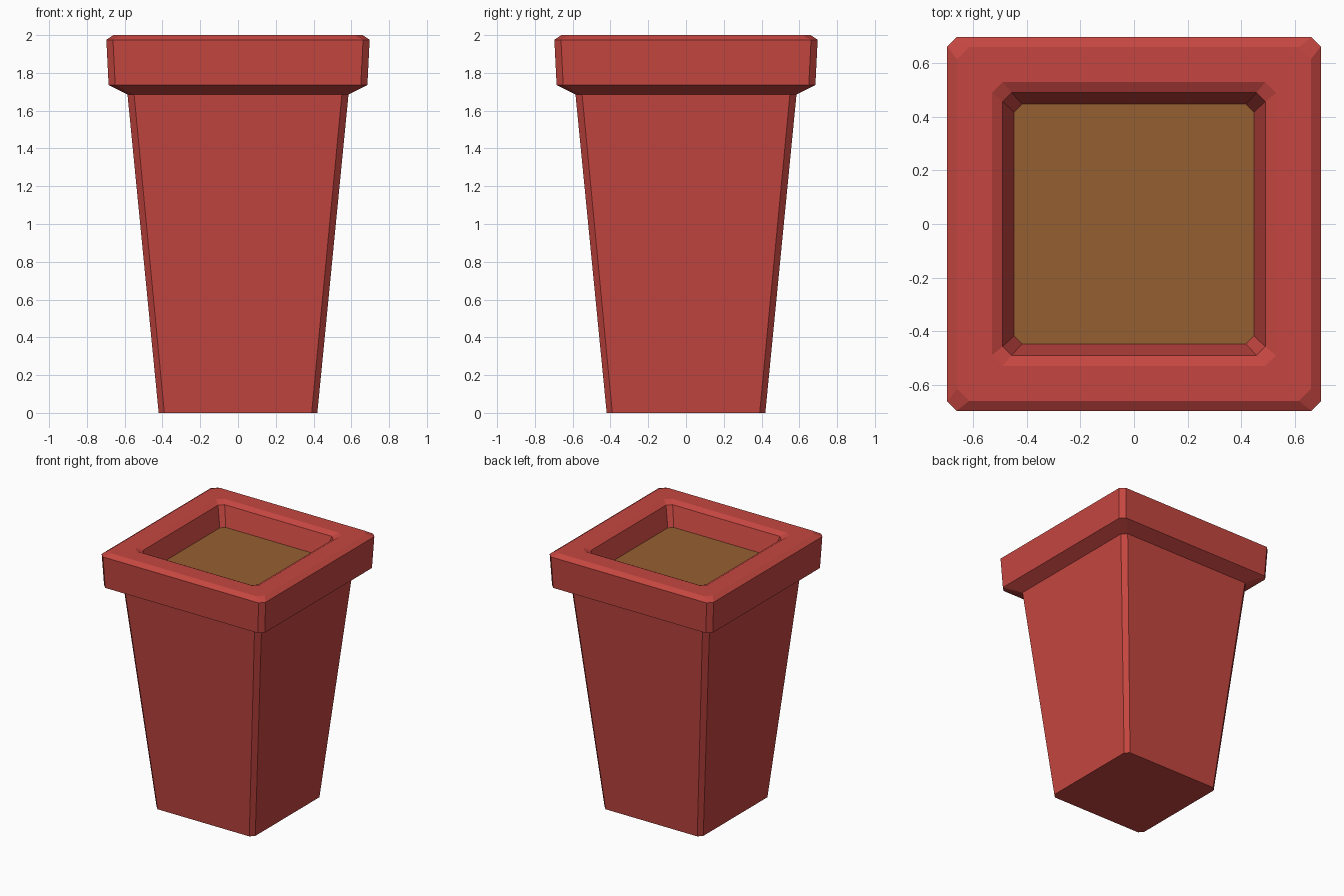
import bpy, bmesh

if "Cube" in bpy.data.objects:
    bpy.data.objects.remove(bpy.data.objects["Cube"])


def material(name, rgb):
    m = bpy.data.materials.new(name)
    m.diffuse_color = (*rgb, 1)
    m.use_nodes = True
    m.node_tree.nodes["Principled BSDF"].inputs["Base Color"].default_value = m.diffuse_color
    return m


def ring(bm, z, h, c):
    """Square ring of half-width h with corners cut by c."""
    k = h - c
    pts = [(h, -k), (h, k), (k, h), (-k, h), (-h, k), (-h, -k), (-k, -h), (k, -h)]
    return [bm.verts.new((x, y, z)) for x, y in pts]


def loft(name, profile, mat, cap_start=False, cap_end=False):
    """Skin a stack of (z, half width, corner cut) rings."""
    bm = bmesh.new()
    rings = [ring(bm, *p) for p in profile]
    for a, b in zip(rings, rings[1:]):
        for i in range(8):
            j = (i + 1) % 8
            bm.faces.new((a[i], a[j], b[j], b[i]))
    if cap_start:
        bm.faces.new(rings[0][::-1])
    if cap_end:
        bm.faces.new(rings[-1])
    me = bpy.data.meshes.new(name)
    bm.to_mesh(me)
    bm.free()
    me.materials.append(mat)
    ob = bpy.data.objects.new(name, me)
    bpy.context.collection.objects.link(ob)
    return ob


terracotta = material("terracotta red", (0.56, 0.062, 0.052))
earth = material("soil brown", (0.30, 0.114, 0.031))

SOIL_Z = 1.83

# Tapered pot, flared rim and inner wall as one continuous skin
loft("planter_pot", [
    (0.0, 0.42, 0.03),
    (1.685, 0.585, 0.035),
    (1.735, 0.685, 0.035),
    (1.975, 0.697, 0.035),
    (2.0, 0.66, 0.045),
    (2.0, 0.53, 0.04),
    (1.978, 0.49, 0.033),
    (SOIL_Z, 0.447, 0.03),
], terracotta, cap_start=True)

# Soil surface
loft("soil", [(SOIL_Z - 0.005, 0.447, 0.03), (SOIL_Z, 0.447, 0.03)],
     earth, cap_start=True, cap_end=True)
